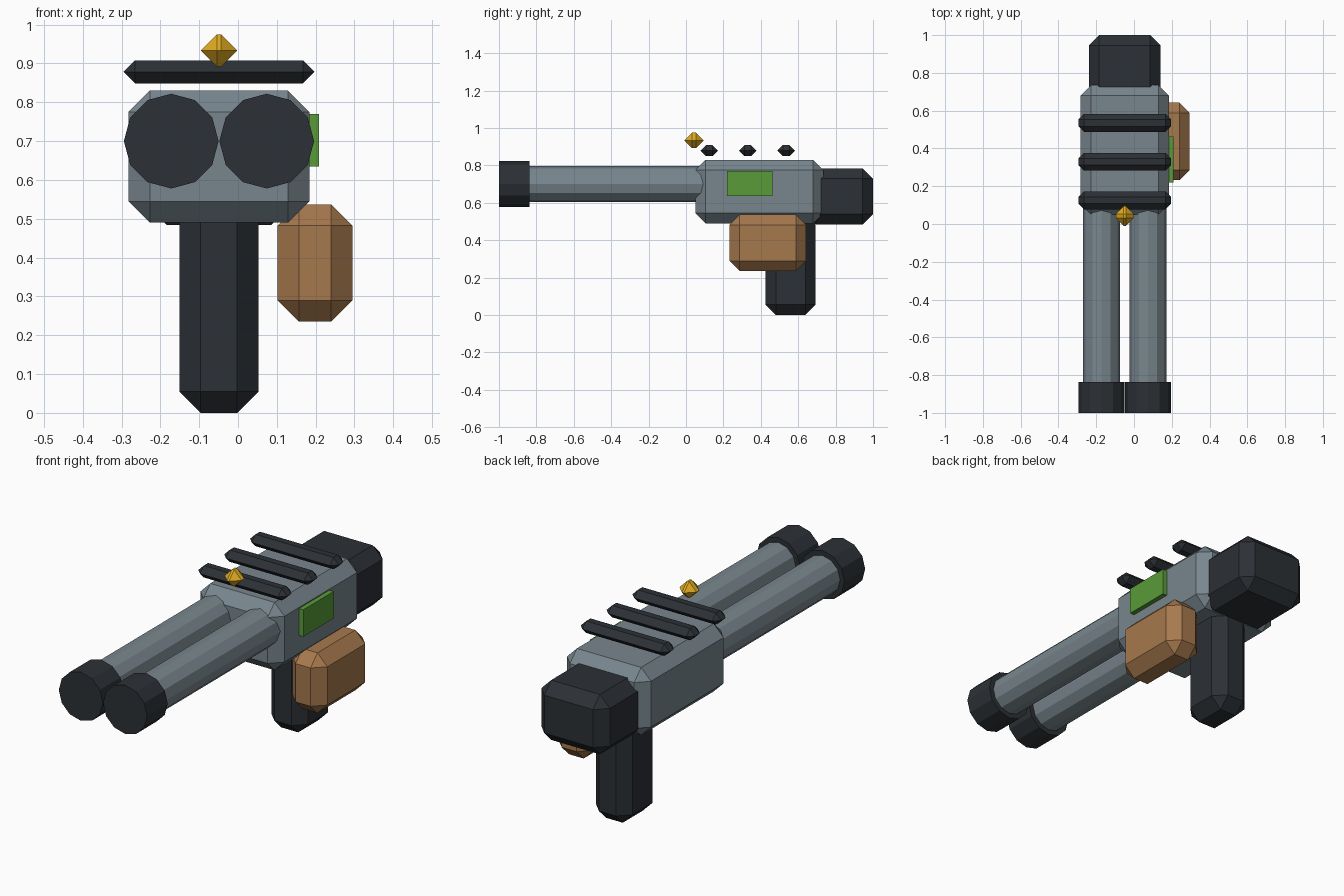
import bpy, bmesh, math
from mathutils import Matrix

if "Cube" in bpy.data.objects:
    bpy.data.objects.remove(bpy.data.objects["Cube"])


def material(name, rgb):
    m = bpy.data.materials.new(name)
    m.diffuse_color = (*rgb, 1)
    m.use_nodes = True
    m.node_tree.nodes["Principled BSDF"].inputs["Base Color"].default_value = m.diffuse_color
    return m


STEEL = material("steel", (0.19, 0.24, 0.27))
DARK = material("dark", (0.025, 0.03, 0.036))
BROWN = material("wood", (0.38, 0.19, 0.075))
GREEN = material("green", (0.10, 0.33, 0.04))
GOLD = material("gold", (0.73, 0.40, 0.015))


def finish(name, bm, mat):
    me = bpy.data.meshes.new(name)
    bm.to_mesh(me)
    bm.free()
    me.materials.append(mat)
    ob = bpy.data.objects.new(name, me)
    bpy.context.collection.objects.link(ob)


def block(name, x, y, z, mat, chamfer=0.055):
    """Chamfered box from (min, max) ranges."""
    lo, hi = zip(x, y, z)
    size = [b - a for a, b in zip(lo, hi)]
    mid = [(a + b) / 2 for a, b in zip(lo, hi)]
    bm = bmesh.new()
    bmesh.ops.create_cube(bm, size=1)
    bmesh.ops.scale(bm, vec=size, verts=bm.verts)
    bmesh.ops.translate(bm, vec=mid, verts=bm.verts)
    if chamfer:
        chamfer = min(chamfer, min(size) * 0.499)
        bmesh.ops.bevel(bm, geom=bm.edges[:], offset=chamfer, segments=1,
                        profile=0.5, affect='EDGES', clamp_overlap=True)
        bmesh.ops.remove_doubles(bm, verts=bm.verts, dist=0.001)
    finish(name, bm, mat)


def tube(name, x, z, y0, y1, radius, mat):
    """Twelve-sided cylinder along y."""
    bm = bmesh.new()
    bmesh.ops.create_cone(bm, cap_ends=True, segments=12, radius1=radius,
                          radius2=radius, depth=y1 - y0)
    bm.transform(Matrix.Translation((x, (y0 + y1) / 2, z))
                 @ Matrix.Rotation(math.pi / 2, 4, 'X'))
    finish(name, bm, mat)


CX = -0.049  # centre plane of the main body

# Receiver, rear block and grip
block("receiver", (CX - 0.233, CX + 0.233), (0.05, 0.735), (0.49, 0.83), STEEL)
block("rear_block", (CX - 0.19, CX + 0.19), (0.64, 1.0), (0.484, 0.784), DARK)
block("grip", (CX - 0.102, CX + 0.102), (0.425, 0.693), (0, 0.56), DARK)

# Side magazine and screen
block("side_magazine", (0.102, 0.295), (0.232, 0.642), (0.235, 0.537), BROWN)
block("side_screen", (0.165, 0.208), (0.22, 0.462), (0.635, 0.77), GREEN, 0)

# Twin barrels with muzzle caps
for side, s in (("left", -1), ("right", 1)):
    x = CX + s * 0.123
    tube(f"barrel_{side}", x, 0.70, -0.9, 0.15, 0.097, STEEL)
    tube(f"muzzle_{side}", x, 0.70, -1.0, -0.837, 0.122, DARK)

# Cooling bars floating over the receiver
for i in range(3):
    y = 0.125 + 0.205 * i
    block(f"top_bar_{i + 1}", (CX - 0.246, CX + 0.246),
          (y - 0.047, y + 0.047), (0.849, 0.908), DARK)

# Front sight bead
block("sight_bead", (CX - 0.047, CX + 0.047), (-0.01, 0.095), (0.892, 0.975), GOLD)
